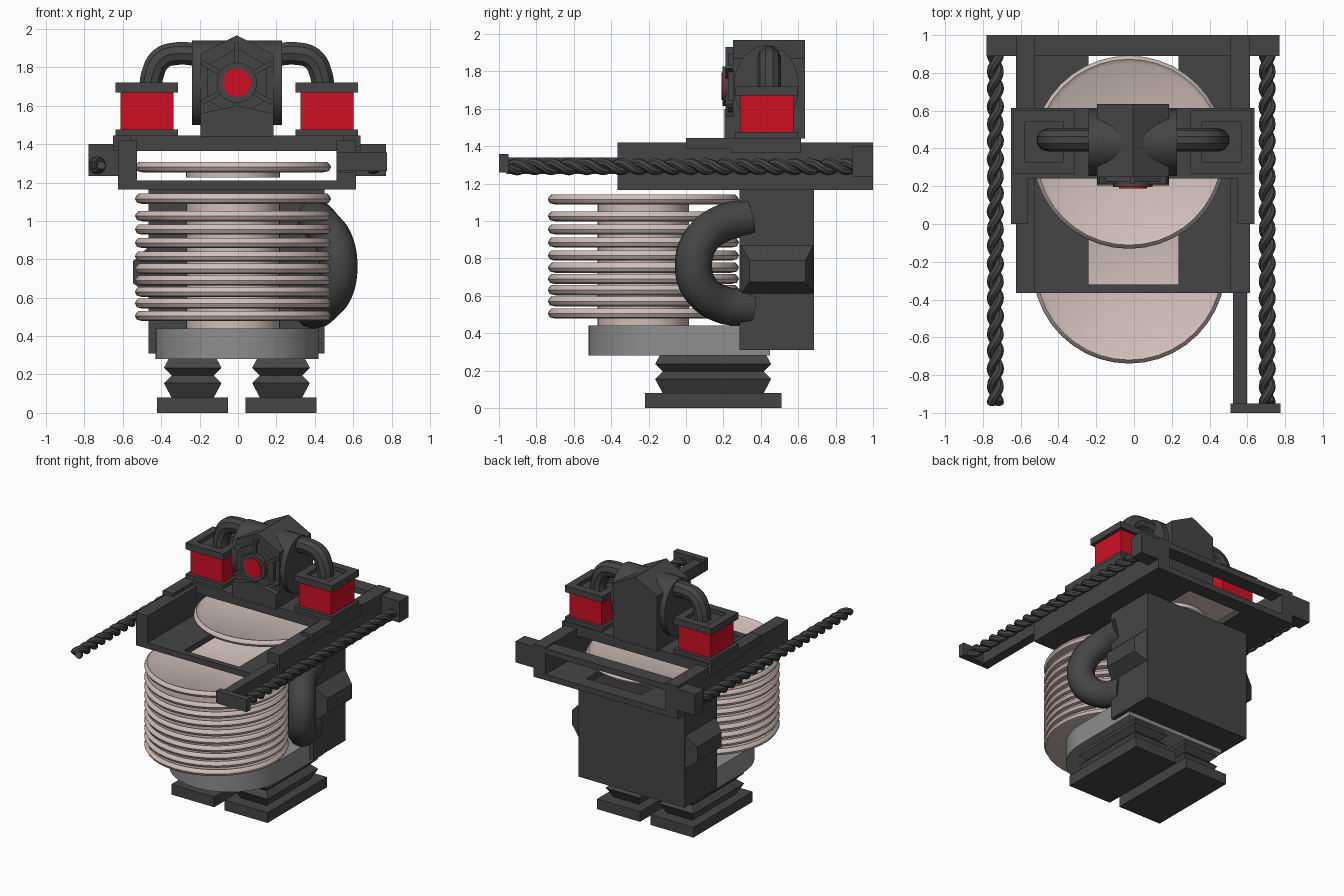
import bpy, bmesh, math
from mathutils import Vector

if "Cube" in bpy.data.objects:
    bpy.data.objects.remove(bpy.data.objects["Cube"])


def material(name, rgb):
    m = bpy.data.materials.new(name)
    m.diffuse_color = (*rgb, 1)
    m.use_nodes = True
    m.node_tree.nodes["Principled BSDF"].inputs["Base Color"].default_value = m.diffuse_color
    return m


DARK = material("dark_iron", (0.06, 0.06, 0.06))
GREY = material("mid_grey", (0.27, 0.27, 0.27))
PINK = material("pale_ceramic", (0.63, 0.52, 0.495))
RED = material("red", (0.62, 0.005, 0.018))


def from_bmesh(name, bm, mat, smooth=False):
    bmesh.ops.recalc_face_normals(bm, faces=bm.faces)
    me = bpy.data.meshes.new(name)
    bm.to_mesh(me)
    bm.free()
    ob = bpy.data.objects.new(name, me)
    bpy.context.collection.objects.link(ob)
    me.materials.append(mat)
    if smooth:
        smooth_shade(ob)
    return ob


def smooth_shade(ob):
    bpy.ops.object.select_all(action='DESELECT')
    ob.select_set(True)
    bpy.context.view_layer.objects.active = ob
    bpy.ops.object.shade_smooth_by_angle(angle=math.radians(35))


def loft(name, rings, mat, smooth=False):
    """Skin a list of equal-length point rings and cap both ends."""
    bm = bmesh.new()
    vs = [[bm.verts.new(p) for p in r] for r in rings]
    n = len(vs[0])
    for a, b in zip(vs, vs[1:]):
        for i in range(n):
            bm.faces.new((a[i], a[(i + 1) % n], b[(i + 1) % n], b[i]))
    bm.faces.new(vs[0])
    bm.faces.new(vs[-1])
    return from_bmesh(name, bm, mat, smooth)


def rect(x0, x1, y0, y1, z):
    return [(x0, y0, z), (x1, y0, z), (x1, y1, z), (x0, y1, z)]


def box(name, x0, x1, y0, y1, z0, z1, mat=DARK):
    return loft(name, [rect(x0, x1, y0, y1, z0), rect(x0, x1, y0, y1, z1)], mat)


def disc(name, cx, cy, profile, mat, n=40):
    """Turned part from (radius, z) pairs."""
    ang = [2 * math.pi * i / n for i in range(n)]
    return loft(name, [[(cx + r * math.cos(a), cy + r * math.sin(a), z) for a in ang]
                       for r, z in profile], mat, True)


def extrude_y(name, pts, y0, y1, mat=DARK, smooth=False):
    return loft(name, [[(x, y, z) for x, z in pts] for y in (y0, y1)], mat, smooth)


def circle_xz(cx, cz, r, n=24, turn=0):
    return [(cx + r * math.cos(2 * math.pi * i / n + turn),
             cz + r * math.sin(2 * math.pi * i / n + turn)) for i in range(n)]


def tube(name, paths, radius, mat=DARK, kind='POLY', res=3):
    cu = bpy.data.curves.new(name, 'CURVE')
    cu.dimensions = '3D'
    cu.bevel_depth = radius
    cu.bevel_resolution = res
    cu.use_fill_caps = True
    cu.resolution_u = 6
    for pts in paths:
        if kind == 'BEZIER':
            sp = cu.splines.new('BEZIER')
            sp.bezier_points.add(len(pts) - 1)
            for b, p in zip(sp.bezier_points, pts):
                b.co = p
                b.handle_left_type = b.handle_right_type = 'AUTO'
        else:
            sp = cu.splines.new('POLY')
            sp.points.add(len(pts) - 1)
            for b, p in zip(sp.points, pts):
                b.co = (*p, 1)
    ob = bpy.data.objects.new(name, cu)
    bpy.context.collection.objects.link(ob)
    cu.materials.append(mat)
    bpy.ops.object.select_all(action='DESELECT')
    ob.select_set(True)
    bpy.context.view_layer.objects.active = ob
    bpy.ops.object.convert(target='MESH')
    smooth_shade(bpy.context.view_layer.objects.active)


CX = -0.006  # mirror plane of the machine

# Feet and bellows legs
for side, s in (("left", -1), ("right", 1)):
    fx = CX + s * 0.23
    box(side + "_foot", fx - 0.185, fx + 0.185, -0.22, 0.51, 0, 0.08)
    loft(side + "_bellows_leg",
         [rect(fx - 0.15 + d, fx + 0.15 - d, -0.165 + d, 0.455 - d, z) for d, z in
          ((0.04, 0.08), (0, 0.155), (0.04, 0.195), (0, 0.235), (0.04, 0.31))], DARK)

# Rounded base under the coil stack
outline = [(CX + 0.425 * math.cos(a), -0.095 + 0.425 * math.sin(a))
           for a in (math.pi + math.pi * i / 24 for i in range(25))]
outline += [(CX + 0.425, 0.45), (CX - 0.425, 0.45)]
loft("rounded_base", [[(x, y, z) for x, y in outline] for z in (0.28, 0.44)], GREY, True)

# Rear body with tapered side pods
box("rear_body", -0.465, 0.45, 0.285, 0.685, 0.31, 1.165)
for side, s in (("left", -1), ("right", 1)):
    rings = []
    for x, y0, y1, z0, z1 in ((0.44, 0.285, 0.685, 0.60, 0.885),
                              (0.54, 0.34, 0.64, 0.675, 0.79)):
        rings.append([(CX + s * x, y, z) for y, z in
                      ((y0, z0), (y1, z0), (y1, z1), (y0, z1))])
    loft(side + "_side_pod", rings, DARK)

# Coil stack: dished plates on a central core
DX = -0.026


def dished_plate(name, cy, z):
    disc(name, DX, cy, [(0.47, z - 0.027), (0.5, z - 0.02), (0.511, z), (0.505, z + 0.014),
                        (0.492, z + 0.027), (0.47, z + 0.012)], PINK)


for i, z in enumerate((1.115, 1.025, 0.955, 0.885, 0.815, 0.75, 0.69, 0.63, 0.57, 0.505)):
    dished_plate("coil_plate_%d" % (i + 1), -0.228, z)
disc("coil_core", DX, -0.228, [(0.245, 0.43), (0.245, 1.1)], PINK)
dished_plate("upper_plate", 0.38, 1.28)
disc("upper_plate_hub", DX, 0.38, [(0.245, 1.225), (0.245, 1.26)], PINK)

# Deck: floor with a central slot, side walls, rear beam with an opening
for side, x0, x1, w0, w1 in (("left", -0.625, -0.24, -0.625, -0.525),
                             ("right", 0.235, 0.615, 0.512, 0.615)):
    box(side + "_deck_floor", x0, x1, -0.365, 1.0, 1.165, 1.21)
    box(side + "_deck_wall", w0, w1, -0.365, 1.0, 1.165, 1.42)
box("deck_front_sill", -0.24, 0.235, -0.365, -0.32, 1.165, 1.21)
box("deck_rear_sill", -0.24, 0.235, 0.89, 1.0, 1.165, 1.21)
box("rear_beam", -0.525, 0.512, 0.89, 1.0, 1.365, 1.41)
box("left_beam_end", -0.78, -0.525, 0.89, 1.0, 1.235, 1.4)
box("right_beam_end", 0.512, 0.77, 0.89, 1.0, 1.235, 1.4)

# Bridge over the deck with forward arms
box("bridge", -0.65, 0.638, 0.24, 0.615, 1.365, 1.445)
box("left_bridge_arm", -0.65, -0.56, 0.0, 0.24, 1.385, 1.445)
box("right_bridge_arm", 0.548, 0.638, 0.0, 0.24, 1.385, 1.445)

# Twisted ropes and the right-hand rope holder
for side, x in (("left", -0.734), ("right", 0.705)):
    strands = []
    for phase in (0, math.pi):
        strands.append([(x + 0.021 * math.cos(t * math.pi / 6 + phase), 0.9 - 1.85 * t / 120,
                         1.29 + 0.021 * math.sin(t * math.pi / 6 + phase)) for t in range(121)])
    tube(side + "_rope", strands, 0.025, res=2)
box("rope_holder_arm", 0.525, 0.597, -0.96, -0.36, 1.25, 1.34)
box("rope_holder_foot", 0.512, 0.775, -1.0, -0.95, 1.26, 1.357)

# Canisters with rimmed caps and bent pipes
for side, s in (("left", -1), ("right", 1)):
    c = CX + s * 0.469
    box(side + "_canister_base", c - 0.163, c + 0.163, 0.265, 0.6, 1.44, 1.477)
    box(side + "_canister", c - 0.138, c + 0.138, 0.29, 0.575, 1.47, 1.68, RED)
    loft(side + "_canister_cap",
         [rect(c - 0.163 + d, c + 0.163 - d, 0.265 + d, 0.6 - d, z) for d, z in
          ((0, 1.67), (0, 1.72), (0.06, 1.72), (0.06, 1.69))], DARK)
    tube(side + "_pipe", [[(CX + s * x, 0.445, z) for x, z in
                           ((0.45, 1.68), (0.44, 1.76), (0.395, 1.845), (0.31, 1.872),
                            (0.2, 1.866), (0.05, 1.864))]], 0.062, kind='BEZIER')

# Engine housing with gabled roof and round side hubs
extrude_y("engine_housing", [(CX - 0.19, 1.44), (CX + 0.19, 1.44), (CX + 0.19, 1.87),
                             (CX, 1.967), (CX - 0.19, 1.87)], 0.25, 0.635)
hub = [(0.43 + 0.175 * math.cos(2 * math.pi * i / 24), 1.72 + 0.22 * math.sin(2 * math.pi * i / 24))
       for i in range(24)]
loft("engine_side_hubs", [[(x, y, z) for y, z in hub] for x in (-0.24, 0.228)], DARK, True)

# Engine face: lower bib, faceted plate, ribs, ring and red lens
extrude_y("engine_bib", [(CX - 0.19, 1.44), (CX + 0.19, 1.44), (CX + 0.19, 1.56),
                         (CX, 1.6), (CX - 0.19, 1.56)], 0.205, 0.25)
extrude_y("engine_face", circle_xz(CX, 1.72, 0.18, 6, math.pi / 6), 0.225, 0.25)
for i in range(6):
    a = math.pi / 6 + i * math.pi / 3
    d, n = Vector((math.cos(a), math.sin(a))), Vector((-math.sin(a), math.cos(a)))
    o = Vector((CX, 1.72))
    extrude_y("face_rib_%d" % (i + 1), [tuple(o + d * u + n * v) for u, v in
              ((0.08, -0.012), (0.21, -0.012), (0.21, 0.012), (0.08, 0.012))], 0.212, 0.25)
extrude_y("lens_ring", circle_xz(CX, 1.72, 0.105), 0.195, 0.25, smooth=True)
extrude_y("red_lens", circle_xz(CX, 1.72, 0.074), 0.189, 0.197, RED, True)

# Large curved hose on the right
tube("side_hose", [[(0.4, 0.34, 1.02), (0.43, 0.19, 0.985), (0.5, 0.075, 0.89),
                    (0.523, 0.04, 0.76), (0.5, 0.075, 0.64), (0.43, 0.19, 0.555),
                    (0.38, 0.34, 0.535)]], 0.1, kind='BEZIER', res=4)
